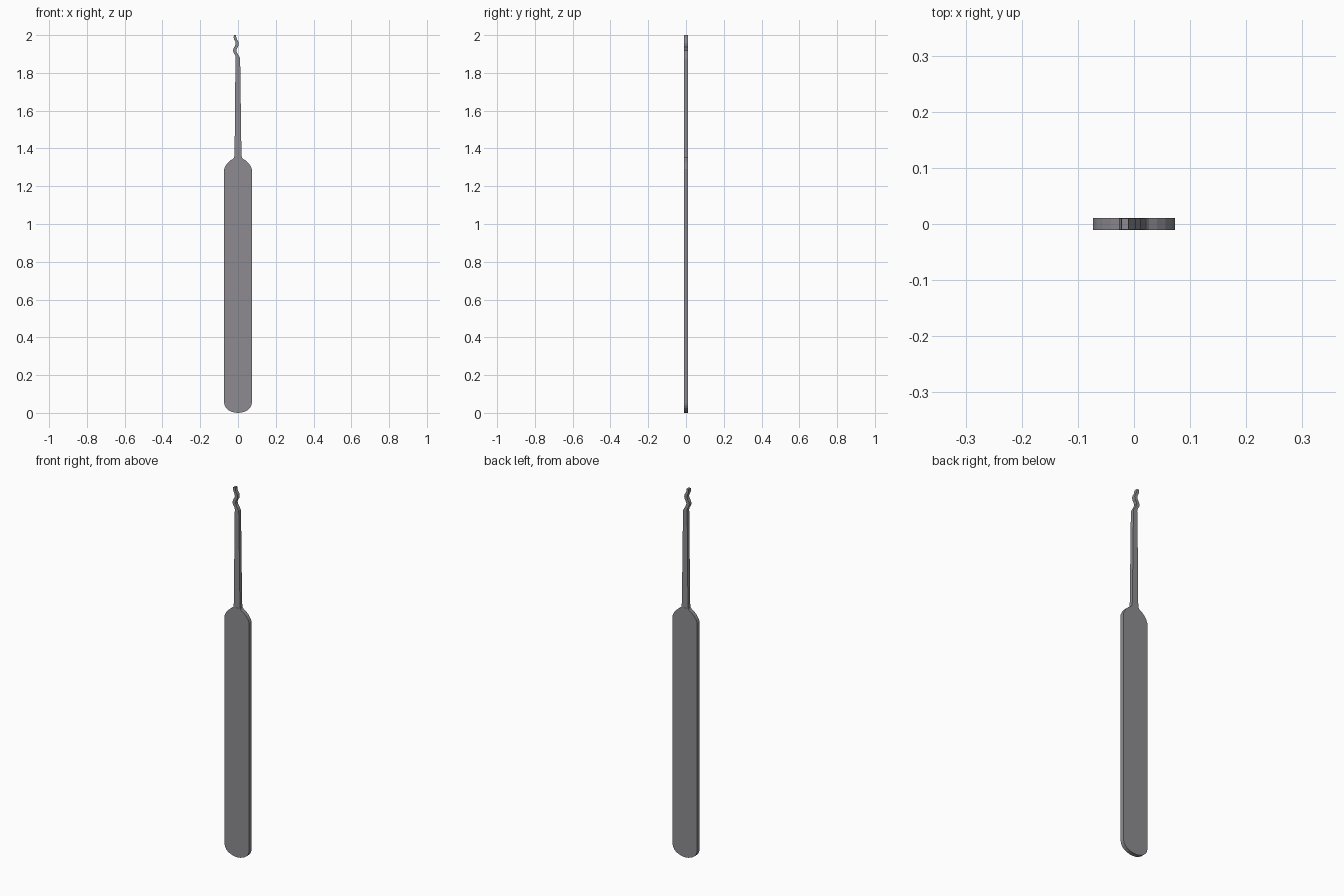
import bpy, bmesh, math

if "Cube" in bpy.data.objects:
    bpy.data.objects.remove(bpy.data.objects["Cube"])

steel = bpy.data.materials.new("grey steel")
steel.diffuse_color = (0.27, 0.26, 0.28, 1)
steel.use_nodes = True
steel.node_tree.nodes["Principled BSDF"].inputs["Base Color"].default_value = steel.diffuse_color


def plate(name, outline, half):
    """Extrude an x-z outline symmetrically in y."""
    bm = bmesh.new()
    face = bm.faces.new([bm.verts.new((x, -half, z)) for x, z in outline])
    ext = bmesh.ops.extrude_face_region(bm, geom=[face])
    verts = [g for g in ext["geom"] if isinstance(g, bmesh.types.BMVert)]
    bmesh.ops.translate(bm, verts=verts, vec=(0, 2 * half, 0))
    bmesh.ops.recalc_face_normals(bm, faces=bm.faces)
    mesh = bpy.data.meshes.new(name)
    bm.to_mesh(mesh)
    bm.free()
    mesh.materials.append(steel)
    obj = bpy.data.objects.new(name, mesh)
    bpy.context.collection.objects.link(obj)


# Handle: right half of the outline, mirrored to the left
W = 0.0735
right = [(W * math.sin(a), 0.053 * (1 - math.cos(a)))
         for a in [math.radians(90 * i / 6) for i in range(1, 7)]]
right += [(W, 1.29), (0.067, 1.306), (0.056, 1.322), (0.041, 1.336),
          (0.027, 1.345), (0.021, 1.352)]
left = [(-x, z) for x, z in reversed(right)]
plate("handle", [(0, 0)] + right + left, 0.0105)

# Shaft with wavy tip: centre x, half width, z
spine = [(0, 0.021, 1.345), (0, 0.018, 1.38), (-0.001, 0.0125, 1.865),
         (-0.001, 0.011, 1.88), (-0.006, 0.009, 1.893),
         (-0.014, 0.009, 1.906), (-0.018, 0.009, 1.918),
         (-0.014, 0.009, 1.931), (-0.007, 0.009, 1.943),
         (-0.004, 0.008, 1.955), (-0.007, 0.008, 1.967),
         (-0.013, 0.008, 1.977), (-0.016, 0.007, 1.987),
         (-0.016, 0.006, 2.0)]
outline = [(x + w, z) for x, w, z in spine]
outline += [(x - w, z) for x, w, z in reversed(spine)]
plate("shaft_and_wave_tip", outline, 0.0095)
